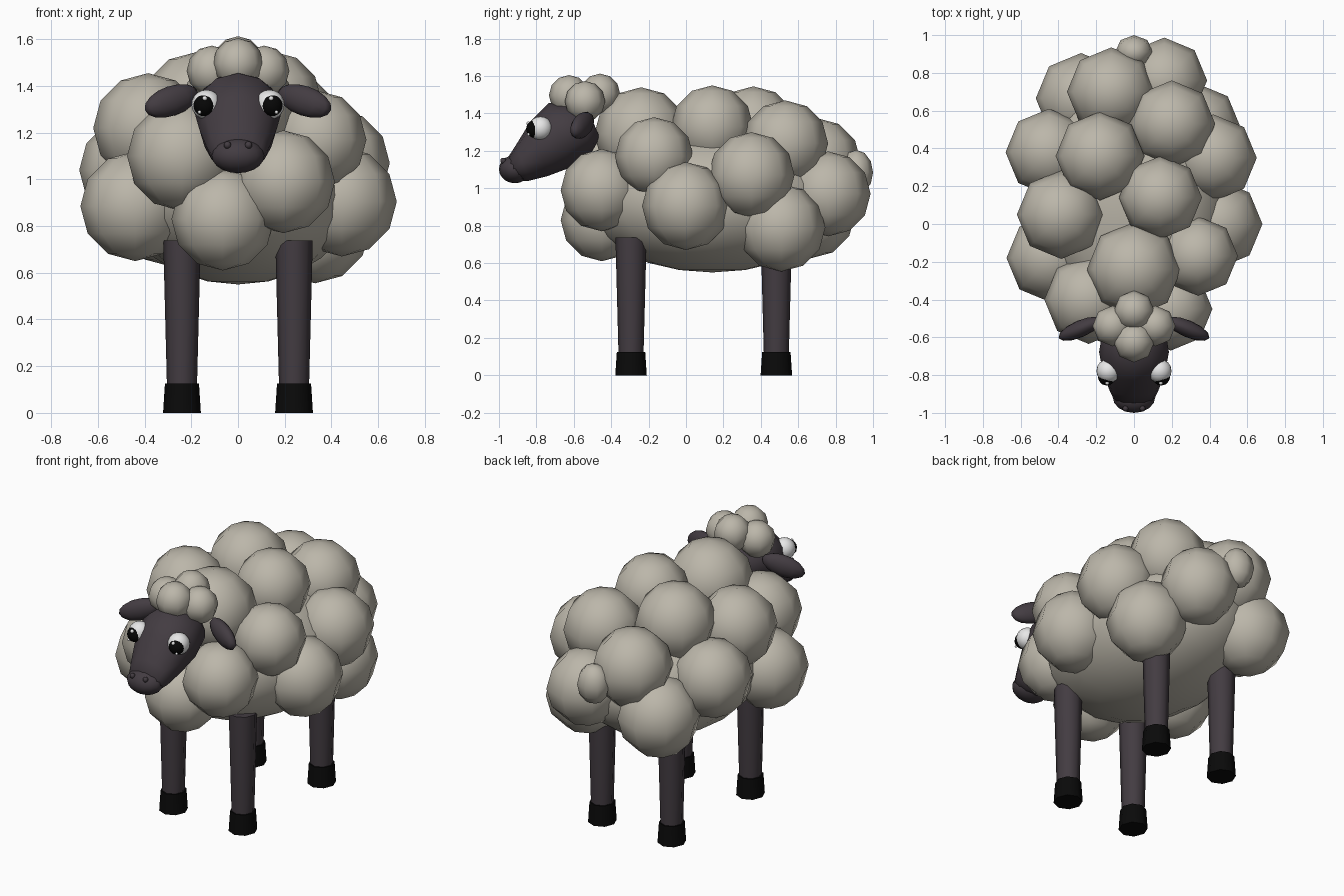
import bpy, bmesh, math
from mathutils import Vector, Matrix

if "Cube" in bpy.data.objects:
    bpy.data.objects.remove(bpy.data.objects["Cube"])


def material(name, rgb):
    m = bpy.data.materials.new(name)
    m.diffuse_color = (*rgb, 1)
    m.use_nodes = True
    m.node_tree.nodes["Principled BSDF"].inputs["Base Color"].default_value = m.diffuse_color
    return m


WOOL = material("wool_grey", (0.50, 0.47, 0.40))
SKIN = material("dark_skin", (0.056, 0.045, 0.054))
HOOF = material("hoof_black", (0.003, 0.003, 0.003))
WHITE = material("eye_white", (0.80, 0.80, 0.80))
BLACK = material("pupil_black", (0.002, 0.002, 0.002))


def finish(bm, name, mat, smooth_angle=180):
    """Turn a bmesh into a smooth-shaded object, edges above the angle stay sharp."""
    bmesh.ops.recalc_face_normals(bm, faces=bm.faces)
    for f in bm.faces:
        f.smooth = True
    for e in bm.edges:
        if len(e.link_faces) == 2 and e.calc_face_angle() > math.radians(smooth_angle):
            e.smooth = False
    me = bpy.data.meshes.new(name)
    bm.to_mesh(me)
    bm.free()
    me.materials.append(mat)
    ob = bpy.data.objects.new(name, me)
    bpy.context.collection.objects.link(ob)
    return ob


def ball(name, loc, radii, mat, segments=8, rings=6, axis=None):
    """Low-poly ellipsoid; axis optionally aims its local x."""
    if not isinstance(radii, tuple):
        radii = (radii,) * 3
    bm = bmesh.new()
    bmesh.ops.create_uvsphere(bm, u_segments=segments, v_segments=rings, radius=1)
    rot = Matrix.Identity(3)
    if axis:
        x = Vector(axis).normalized()
        y = Vector((0, 0, 1)).cross(x).normalized()
        rot = Matrix((x, y, x.cross(y))).transposed()
    for v in bm.verts:
        v.co = rot @ Vector([a * b for a, b in zip(v.co, radii)]) + Vector(loc)
    return finish(bm, name, mat)


def loft(name, rings, mat, sides, smooth_angle=180):
    """Skin a list of (centre, half_a, half_b) elliptical rings and cap the ends."""
    bm = bmesh.new()
    loops = []
    for c, a, b in rings:
        loops.append([bm.verts.new(Vector(c) + Vector(a) * math.cos(t) + Vector(b) * math.sin(t))
                      for t in (2 * math.pi * i / sides for i in range(sides))])
    for lo, hi in zip(loops, loops[1:]):
        for i in range(sides):
            j = (i + 1) % sides
            bm.faces.new((lo[i], lo[j], hi[j], hi[i]))
    bm.faces.new(loops[0])
    bm.faces.new(loops[-1])
    return finish(bm, name, mat, smooth_angle)


# Body core
ball("body", (0, 0.14, 0.93), (0.50, 0.68, 0.38), WOOL, 16, 12)

# Wool clumps: x, y, z, radius
clumps = [
    (0, -0.24, 1.29, 0.25), (0.14, 0.14, 1.33, 0.22), (-0.18, 0.36, 1.31, 0.235),
    (0.20, 0.53, 1.24, 0.23), (-0.12, 0.70, 1.14, 0.235), (0.16, 0.76, 0.97, 0.227),
    (-0.385, 0.05, 1.22, 0.235), (-0.45, 0.38, 1.04, 0.23), (-0.28, 0.665, 0.865, 0.24),
    (-0.44, -0.18, 0.885, 0.235), (-0.24, -0.40, 1.10, 0.235), (0.34, -0.17, 1.17, 0.21),
    (0.445, 0.0, 0.905, 0.235), (0.42, 0.35, 1.07, 0.23), (0.33, 0.51, 0.79, 0.235),
    (0.195, -0.45, 0.99, 0.22), (-0.065, -0.45, 0.83, 0.22),
]
for i, (x, y, z, r) in enumerate(clumps):
    ball(f"wool_clump_{i + 1}", (x, y, z), r, WOOL)

# Tail
ball("tail", (0, 0.91, 1.085), (0.10, 0.09, 0.12), WOOL)

# Woolly forelock
for i, (x, y, z) in enumerate([(0, -0.46, 1.505), (0, -0.625, 1.497),
                               (0.112, -0.54, 1.465), (-0.112, -0.54, 1.465)]):
    ball(f"forelock_{i + 1}", (x, y, z), 0.108, WOOL)

# Head: top y, top z, bottom y, bottom z, half width
profile = [
    (-0.52, 1.41, -0.46, 1.27, 0.09), (-0.62, 1.455, -0.50, 1.20, 0.165),
    (-0.735, 1.455, -0.62, 1.11, 0.185), (-0.83, 1.36, -0.74, 1.065, 0.165),
    (-0.91, 1.23, -0.84, 1.04, 0.132), (-0.955, 1.16, -0.90, 1.04, 0.108),
]
rings = []
for ty, tz, by, bz, w in profile:
    rings.append(((0, (ty + by) / 2, (tz + bz) / 2), (w, 0, 0),
                  (0, (ty - by) / 2, (tz - bz) / 2)))
loft("head", rings, SKIN, 12)
ball("muzzle", (0, -0.915, 1.102), (0.113, 0.085, 0.075), SKIN, 16, 10)

for side, s in (("right", 1), ("left", -1)):
    # Nostril, ear and eye
    ball(f"nostril_{side}", (s * 0.045, -0.977, 1.147), 0.016, SKIN)
    ball(f"ear_{side}", (s * 0.285, -0.555, 1.336), (0.13, 0.045, 0.064), SKIN, 12, 8,
         axis=(s * 0.22, -0.095, -0.075))
    ball(f"eye_{side}", (s * 0.135, -0.778, 1.32), 0.064, WHITE, 16, 10)
    ball(f"pupil_{side}", (s * 0.144, -0.808, 1.317), 0.047, BLACK, 16, 10)
    for i, (gx, gz, r) in enumerate([(0.142, 1.347, 0.011), (0.165, 1.288, 0.008)]):
        ball(f"eye_glint_{side}_{i + 1}", (s * gx, -0.842, gz), r, WHITE)
    # Legs and hooves
    for end, y in (("front", -0.294), ("back", 0.483)):
        def ring(z, r):
            return ((s * 0.24, y, z), (r, 0, 0), (0, r * 1.04, 0))
        loft(f"{end}_leg_{side}", [ring(0.10, 0.064), ring(0.69, 0.079), ring(0.738, 0.079)],
             SKIN, 8, 50)
        loft(f"{end}_hoof_{side}", [ring(0, 0.081), ring(0.125, 0.073)], HOOF, 8, 50)
